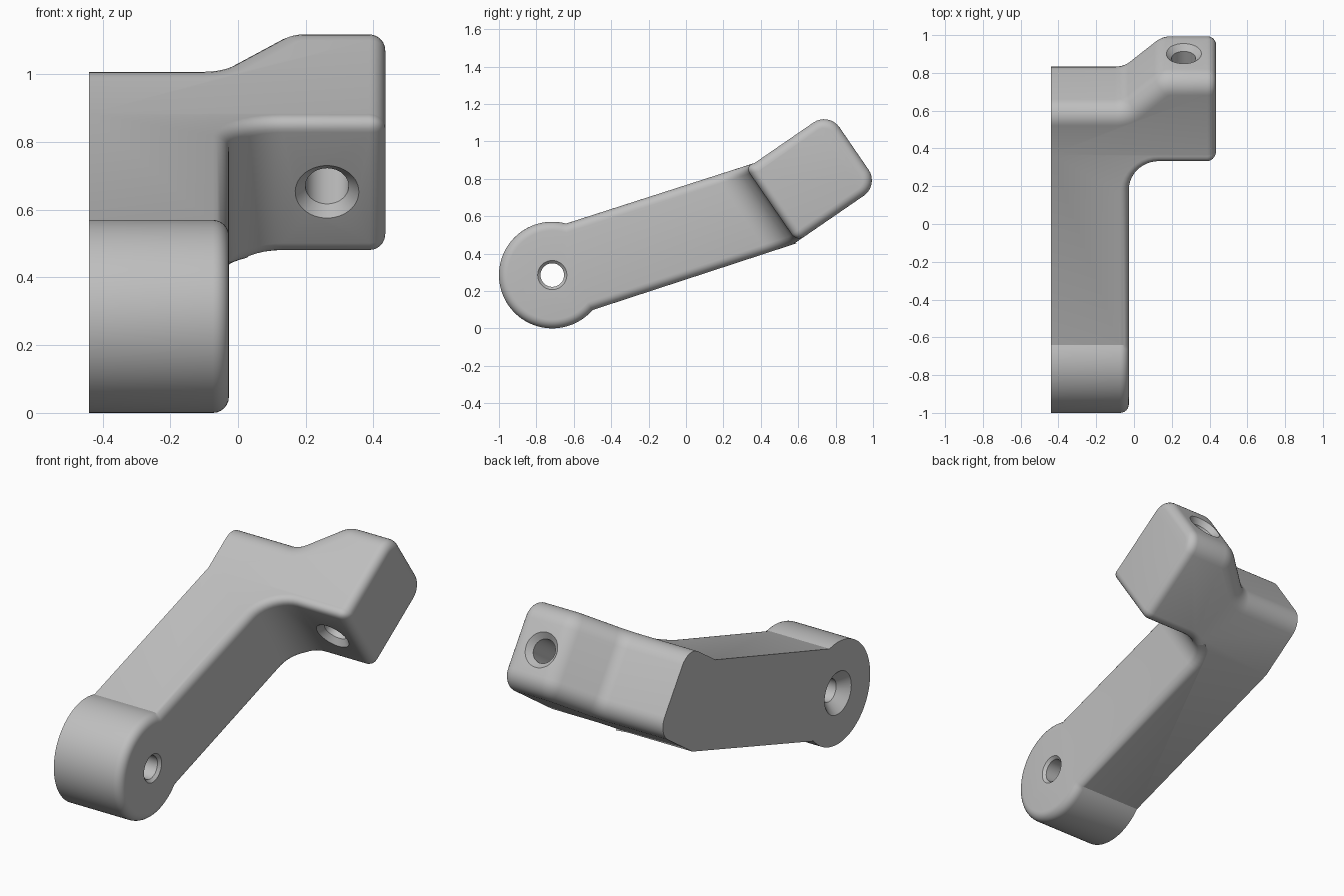
import bpy, bmesh, math
from mathutils import Vector

if "Cube" in bpy.data.objects:
    bpy.data.objects.remove(bpy.data.objects["Cube"])

# Axes of the tilted head: U runs along it, N across its thickness
TILT = math.radians(34.5)
X = Vector((1, 0, 0))
U = Vector((0, math.cos(TILT), math.sin(TILT)))
N = Vector((0, -math.sin(TILT), math.cos(TILT)))

grey = bpy.data.materials.new("plain_grey")
grey.use_nodes = True
colour = (0.52, 0.52, 0.52, 1)
grey.diffuse_color = colour
grey.node_tree.nodes["Principled BSDF"].inputs["Base Color"].default_value = colour


def add_object(name, bm):
    bmesh.ops.recalc_face_normals(bm, faces=bm.faces)
    mesh = bpy.data.meshes.new(name)
    bm.to_mesh(mesh)
    bm.free()
    mesh.materials.append(grey)
    obj = bpy.data.objects.new(name, mesh)
    bpy.context.scene.collection.objects.link(obj)
    return obj


def loft(name, rings):
    # Closed solid through rings of points, capped at both ends
    bm = bmesh.new()
    loops = [[bm.verts.new(p) for p in ring] for ring in rings]
    for a, b in zip(loops, loops[1:]):
        for i in range(len(a)):
            j = (i + 1) % len(a)
            bm.faces.new((a[i], a[j], b[j], b[i]))
    bm.faces.new(loops[0])
    bm.faces.new(loops[-1])
    return add_object(name, bm)


def prism(name, points, direction):
    return loft(name, [points, [p + direction for p in points]])


def lathe(name, profile, origin, axis, steps=48):
    # Solid of revolution from (distance along axis, radius) pairs
    side = axis.orthogonal().normalized()
    other = axis.cross(side)
    angles = [2 * math.pi * i / steps for i in range(steps)]
    return loft(name, [[origin + axis * d + (side * math.cos(a) + other * math.sin(a)) * r
                        for a in angles] for d, r in profile])


def rounded(corners, steps=10):
    # Replace each (x, y, radius) corner with a tangent arc
    out = []
    for i, (x, y, r) in enumerate(corners):
        p = Vector((x, y))
        if not r:
            out.append(p)
            continue
        a = (Vector(corners[i - 1][:2]) - p).normalized()
        b = (Vector(corners[(i + 1) % len(corners)][:2]) - p).normalized()
        half = a.angle(b) / 2
        centre = p + (a + b).normalized() * r / math.sin(half)
        start = p + a * r / math.tan(half) - centre
        end = p + b * r / math.tan(half) - centre
        sweep = math.pi - 2 * half
        for k in range(steps + 1):
            t = sweep * k / steps
            out.append(centre + (start * math.sin(sweep - t) + end * math.sin(t)) / math.sin(sweep))
    return out


def combine(obj, tool, operation):
    mod = obj.modifiers.new("combine", "BOOLEAN")
    mod.operation, mod.solver, mod.object = operation, "EXACT", tool
    bpy.context.view_layer.update()
    result = bpy.data.meshes.new_from_object(obj.evaluated_get(bpy.context.evaluated_depsgraph_get()))
    obj.modifiers.remove(mod)
    obj.data = result
    bpy.data.objects.remove(tool)


# Side profile: round pivot end, straight arm, bent head
PIVOT = Vector((0, -0.715, 0.285))
RADIUS = 0.285
start, stop = math.radians(75), math.radians(319)
profile = []
for i in range(65):
    a = start + (stop - start) * i / 64
    profile.append(PIVOT + Vector((0, math.cos(a), math.sin(a))) * RADIUS)
profile += [U * u + N * n for u, n in ((0.725, 0.046), (1.6, 0.046), (1.6, 0.521), (0.803, 0.521))]
bracket = prism("bracket_arm", [p - X * 0.9 for p in profile], X * 2)

# Plan outline: long arm with a stepped head to one side
plan = rounded([(-0.7, -1.5, 0), (-0.027, -1.5, 0), (-0.027, 0.75, 0.16), (0.435, 0.75, 0),
                (0.435, 1.285, 0), (0.145, 1.285, 0.13), (-0.06, 1.09, 0.1), (-0.7, 1.09, 0)])
outline = prism("outline_cutter", [X * p.x + U * p.y - N for p in plan], N * 3)
combine(bracket, outline, "INTERSECT")

# Large rounding on the head's far edges, then small rounding on the rest
bm = bmesh.new()
bm.from_mesh(bracket.data)
bmesh.ops.remove_doubles(bm, verts=bm.verts, dist=0.0005)


def sharp_edges():
    return [e for e in bm.edges if e.is_manifold and e.calc_face_angle() > math.radians(37)]


def is_far_edge(e):
    a, b = (v.co for v in e.verts)
    return (min(a.dot(U), b.dot(U)) > 1.05 and abs((b - a).normalized().dot(N)) < 0.5
            and min(a.x, b.x) < 0.43 and max(a.x, b.x) > -0.69)


def round_edges(edges, size, steps):
    bmesh.ops.bevel(bm, geom=edges, offset=size, offset_type="OFFSET", segments=steps,
                    profile=0.5, affect="EDGES", clamp_overlap=False)
    bm.normal_update()


round_edges([e for e in sharp_edges() if is_far_edge(e)], 0.1, 8)
round_edges(sharp_edges(), 0.047, 6)
bm.to_mesh(bracket.data)
bm.free()

# Flat mating face on the right side
slab = prism("slab_cutter", [Vector((-0.44, y, z)) for y, z in ((-3, -3), (3, -3), (3, 3), (-3, 3))], X * -1)
combine(bracket, slab, "DIFFERENCE")

# Pivot hole, countersunk deeply on the flat side
pivot_hole = lathe("pivot_hole_cutter",
                   [(-0.5, 0.178), (-0.385, 0.063), (-0.042, 0.063), (0.03, 0.135)],
                   PIVOT, X)
combine(bracket, pivot_hole, "DIFFERENCE")

# Head hole, countersunk at both ends
head_hole = lathe("head_hole_cutter",
                  [(0.7, 0.144), (0.78, 0.064), (1.255, 0.064), (1.335, 0.144)],
                  X * 0.263 + N * 0.277, U)
combine(bracket, head_hole, "DIFFERENCE")

# Smooth curved faces, crisp edges
bpy.ops.object.select_all(action="DESELECT")
bracket.select_set(True)
bpy.context.view_layer.objects.active = bracket
bpy.ops.object.shade_smooth_by_angle(angle=math.radians(28))
